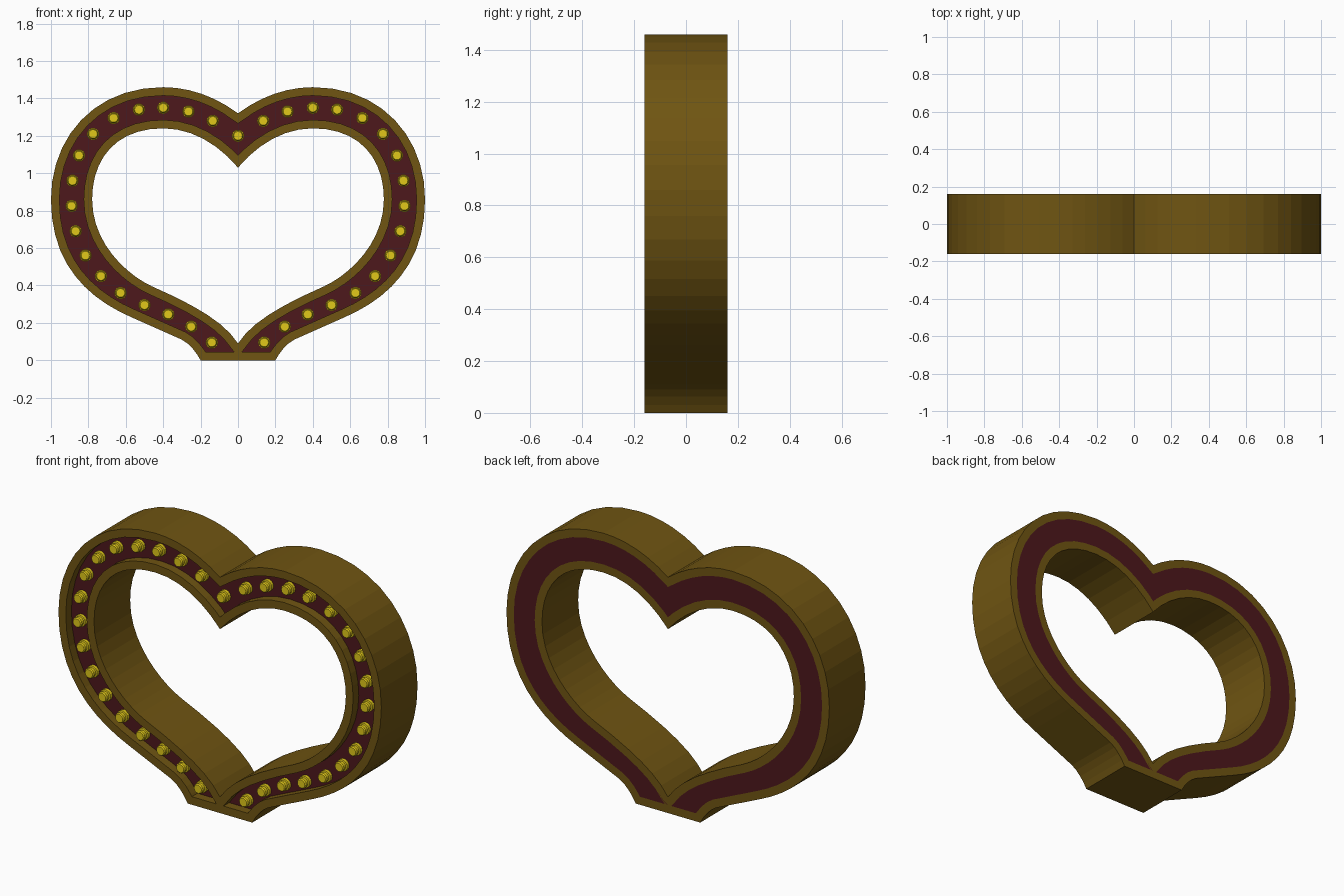
import bpy, bmesh, math
from mathutils import Vector

if "Cube" in bpy.data.objects:
    bpy.data.objects.remove(bpy.data.objects["Cube"])


def material(name, rgb):
    m = bpy.data.materials.new(name)
    m.diffuse_color = (*rgb, 1)
    m.use_nodes = True
    m.node_tree.nodes["Principled BSDF"].inputs["Base Color"].default_value = m.diffuse_color
    return m


GOLD = material("old_gold", (0.16, 0.09, 0.006))
RED = material("dark_red", (0.075, 0.009, 0.012))
YELLOW = material("bulb_yellow", (0.75, 0.58, 0.01))


def half_outline(start, pieces):
    """Sample chained bezier pieces (count, handle1, handle2, end) in x, z."""
    pts = [Vector(start)]
    for n, *ctrl in pieces:
        a = pts[-1].copy()
        b, c, d = (Vector(p) for p in ctrl)
        for i in range(1, n + 1):
            t = i / n
            s = 1 - t
            pts.append(a * s**3 + b * 3 * s * s * t + c * 3 * s * t * t + d * t**3)
    return pts


def mirrored(half):
    return half + [Vector((-p.x, p.y)) for p in reversed(half[1:-1])]


def inset(loop, dist):
    """Mitred offset of a clockwise loop; positive moves inward."""
    out = []
    for i, p in enumerate(loop):
        d1 = (p - loop[i - 1]).normalized()
        d2 = (loop[(i + 1) % len(loop)] - p).normalized()
        n1, n2 = Vector((d1.y, -d1.x)), Vector((d2.y, -d2.x))
        out.append(p + (n1 + n2) * (dist / (1 + n1.dot(n2))))
    return out


def make_object(name, bm, mat):
    bmesh.ops.recalc_face_normals(bm, faces=bm.faces)
    me = bpy.data.meshes.new(name)
    bm.to_mesh(me)
    bm.free()
    me.materials.append(mat)
    ob = bpy.data.objects.new(name, me)
    bpy.context.collection.objects.link(ob)
    return ob


def ring(name, outer, inner, y0, y1, mat):
    """Solid band between two matching loops, from y0 to y1."""
    bm = bmesh.new()
    rows = [[bm.verts.new((p.x, y, p.y)) for p in loop]
            for loop, y in ((outer, y0), (outer, y1), (inner, y1), (inner, y0))]
    n = len(outer)
    for k in range(4):
        a, b = rows[k], rows[(k + 1) % 4]
        for i in range(n):
            j = (i + 1) % n
            bm.faces.new((a[i], a[j], b[j], b[i]))
    return make_object(name, bm, mat)


# Heart outlines (right half, top notch to bottom)
outer = mirrored(half_outline((0, 1.32), [
    (6, (0.12, 1.41), (0.26, 1.46), (0.40, 1.46)),
    (10, (0.77, 1.46), (1.0, 1.19), (1.0, 0.86)),
    (10, (1.0, 0.51), (0.80, 0.33), (0.57, 0.23)),
    (1, (0.48, 0.19), (0.39, 0.15), (0.30, 0.11)),
    (4, (0.26, 0.09), (0.22, 0.04), (0.20, 0.0)),
    (1, (0.13, 0), (0.07, 0), (0, 0))]))
inner = mirrored(half_outline((0, 1.03), [
    (6, (0.11, 1.16), (0.25, 1.24), (0.40, 1.24)),
    (10, (0.65, 1.24), (0.78, 1.08), (0.78, 0.86)),
    (10, (0.78, 0.63), (0.60, 0.46), (0.46, 0.395)),
    (6, (0.22, 0.29), (0.07, 0.20), (0, 0.09))]))

RIM = 0.045
outer_in = inset(outer, RIM)
inner_out = inset(inner, -RIM)
panel_in = [Vector((p.x, max(p.y, RIM + 0.001))) for p in inner_out]

# Gold rims and the recessed red panel, flush at the back
ring("outer_rim", outer, outer_in, -0.16, 0.16, GOLD)
ring("inner_rim", inner_out, inner, -0.16, 0.16, GOLD)
ring("red_panel", outer_in, panel_in, -0.11, 0.16, RED)

# Light bulb: wide socket with a narrower stepped cap
SIDES = 14
profile = [(0.033, -0.105), (0.033, -0.128), (0.025, -0.130), (0.025, -0.136),
           (0.028, -0.139), (0.028, -0.150), (0.023, -0.156)]
bm = bmesh.new()
rows = [[bm.verts.new((r * math.cos(2 * math.pi * i / SIDES), y,
                       r * math.sin(2 * math.pi * i / SIDES)))
         for i in range(SIDES)] for r, y in profile]
for a, b in zip(rows, rows[1:]):
    for i in range(SIDES):
        j = (i + 1) % SIDES
        bm.faces.new((a[i], a[j], b[j], b[i]))
bm.faces.new(rows[0])
bm.faces.new(rows[-1])
bulb = make_object("bulb_top", bm, YELLOW)
bulb.location = (0, 0, 1.2)

# Remaining bulbs along the band, mirrored left and right
spots = [(0.135, 1.28), (0.265, 1.33), (0.40, 1.35), (0.53, 1.34), (0.665, 1.295),
         (0.775, 1.21), (0.85, 1.095), (0.885, 0.96), (0.89, 0.825), (0.868, 0.69),
         (0.815, 0.56), (0.733, 0.45), (0.628, 0.36), (0.50, 0.295), (0.373, 0.245),
         (0.25, 0.18), (0.14, 0.095)]
for i, (x, z) in enumerate(spots):
    for side, s in (("right", 1), ("left", -1)):
        ob = bpy.data.objects.new(f"bulb_{side}_{i + 1}", bulb.data)
        ob.location = (s * x, 0, z)
        bpy.context.collection.objects.link(ob)
